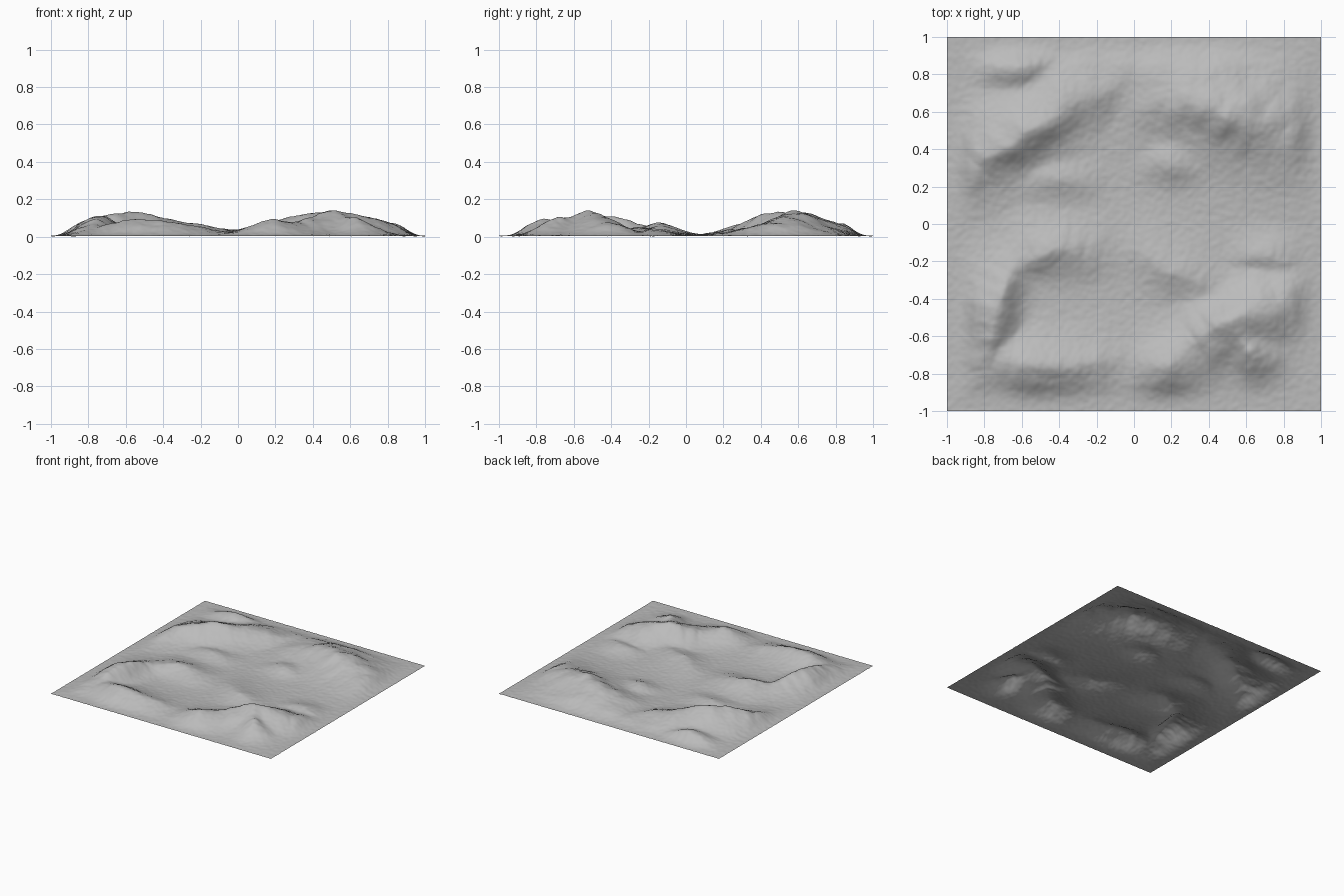
import bpy
import bmesh
import math
from mathutils import Vector, noise

cube = bpy.data.objects.get("Cube")
if cube:
    bpy.data.objects.remove(cube)

crests = []
STEPS = 8


def add_crest(start, top, end, peak, left_reach, right_reach):
    """Curved crest line through three points, highest at its middle point."""
    start, top, end = Vector(start), Vector(top), Vector(end)
    control = 2 * top - (start + end) / 2
    line = []
    for step in range(STEPS + 1):
        t = step / STEPS
        point = start.lerp(control, t).lerp(control.lerp(end, t), t)
        drop = abs(2 * t - 1) ** 1.5
        line.append((point, peak * (1 - .7 * drop)))
    crests.append((line, left_reach, right_reach))


def crest_height(place, line, left_reach, right_reach):
    """Height of one crest at a place, falling away to each side by its own reach."""
    best = 0
    for (a, a_height), (b, b_height) in zip(line, line[1:]):
        along = b - a
        t = min(1, max(0, (place - a).dot(along) / along.length_squared))
        offset = place - a - t * along
        distance = offset.length
        side = along.cross(offset) / (along.length * distance + 1e-6)
        reach = right_reach + (left_reach - right_reach) * (side + 1) / 2
        slope = math.exp(-(distance / reach) ** 1.7)
        best = max(best, (a_height + t * (b_height - a_height)) * slope)
    return best


def terrain_height(x, y):
    spot = Vector((x, y, 0))
    # Crests wander a little, as if weathered
    wander = noise.noise_vector(spot * 5) * .025
    place = Vector((x, y)) + wander.xy
    hills = sum(crest_height(place, *crest) ** 4 for crest in crests) ** .25
    hills *= 1 + .1 * noise.noise(spot * 9)
    grain = .0022 * noise.noise(spot * 32) + .0012 * noise.noise(spot * 60)
    # Hills flatten out toward the border
    fade = min(1, (1 - max(abs(x), abs(y))) / .16)
    fade = max(0, fade)
    fade = fade * fade * (3 - 2 * fade)
    return max(0, hills * fade + grain + .004)


# Back hills
add_crest((-.88, .25), (-.59, .48), (-.1, .76), peak=.125, left_reach=.2, right_reach=.14)
add_crest((.08, .7), (.5, .61), (.86, .42), peak=.135, left_reach=.22, right_reach=.22)
add_crest((-.78, .82), (-.62, .85), (-.46, .85), peak=.07, left_reach=.1, right_reach=.11)

# Front right hook and spur
add_crest((-.78, -.76), (-.73, -.46), (-.62, -.2), peak=.115, left_reach=.15, right_reach=.1)
add_crest((-.68, -.24), (-.45, -.15), (-.2, -.17), peak=.072, left_reach=.15, right_reach=.1)
add_crest((-.74, -.7), (-.52, -.77), (-.1, -.75), peak=.09, left_reach=.15, right_reach=.12)

# Front left mountain and its spurs
add_crest((.28, -.68), (.54, -.53), (.84, -.38), peak=.135, left_reach=.15, right_reach=.16)
add_crest((.08, -.75), (.2, -.75), (.36, -.68), peak=.09, left_reach=.15, right_reach=.14)
add_crest((.54, -.58), (.62, -.68), (.7, -.74), peak=.1, left_reach=.12, right_reach=.11)

# Low swells in the basin
add_crest((-.02, -.11), (.2, -.26), (.45, -.34), peak=.046, left_reach=.16, right_reach=.1)
add_crest((.1, .33), (.2, .33), (.32, .31), peak=.045, left_reach=.1, right_reach=.1)
add_crest((-.6, .24), (-.4, .23), (-.28, .23), peak=.035, left_reach=.12, right_reach=.1)
add_crest((.58, -.17), (.72, -.17), (.84, -.2), peak=.04, left_reach=.1, right_reach=.09)

# Terrain sheet
bm = bmesh.new()
bmesh.ops.create_grid(bm, x_segments=200, y_segments=200, size=1)
for vert in bm.verts:
    vert.co.z = terrain_height(vert.co.x, vert.co.y)
for face in bm.faces:
    face.smooth = True
mesh = bpy.data.meshes.new("terrain")
bm.to_mesh(mesh)
bm.free()
terrain = bpy.data.objects.new("terrain", mesh)
bpy.context.collection.objects.link(terrain)

# Stone grey
stone = bpy.data.materials.new("stone_grey")
stone.use_nodes = True
grey = (.5, .5, .5, 1)
stone.diffuse_color = grey
stone.node_tree.nodes["Principled BSDF"].inputs["Base Color"].default_value = grey
mesh.materials.append(stone)
